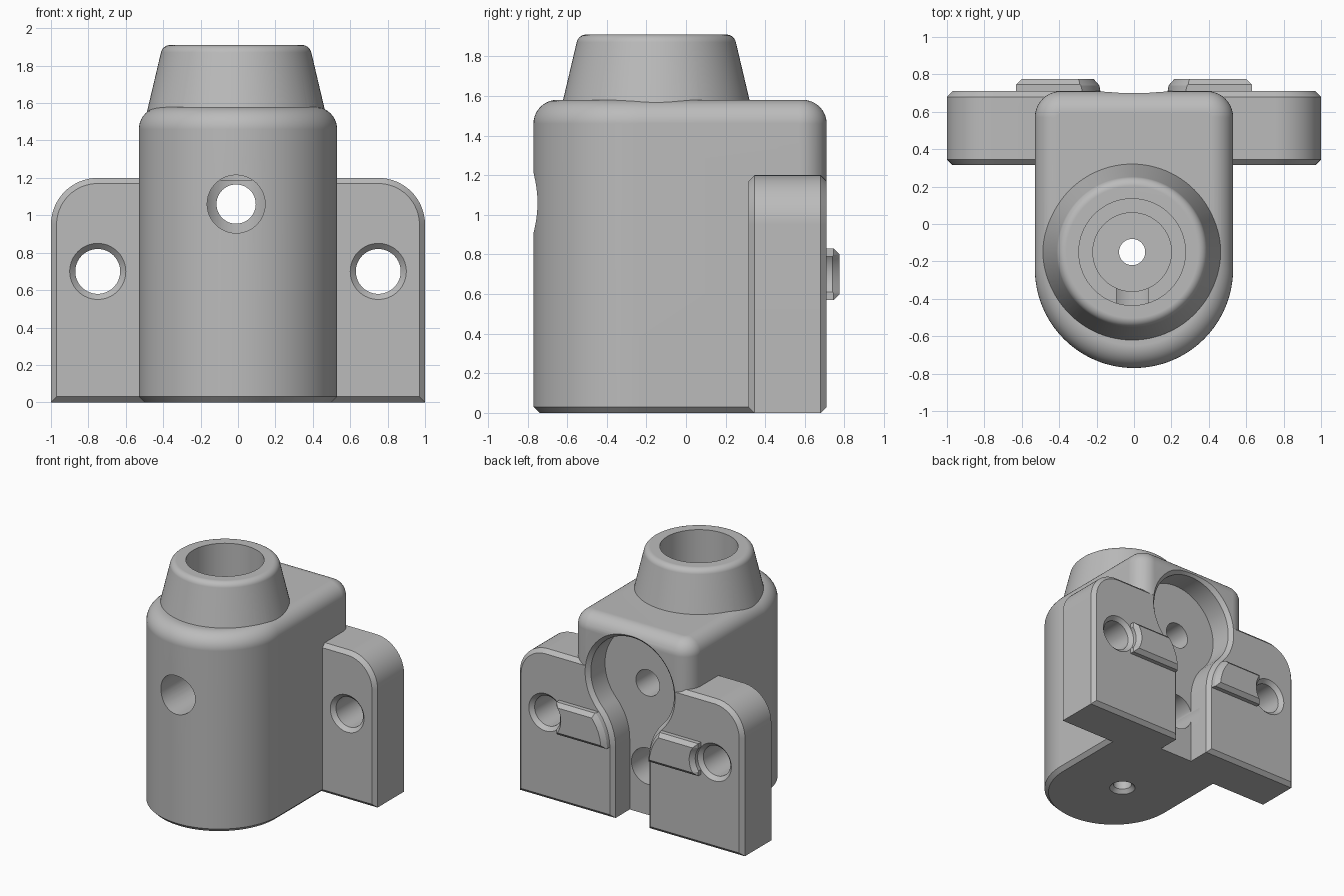
import bpy
import bmesh
from math import sin, cos, pi, atan2, radians

if "Cube" in bpy.data.objects:
    bpy.data.objects.remove(bpy.data.objects["Cube"])

# One plain grey material
grey = bpy.data.materials.new("plain_grey")
grey.use_nodes = True
colour = (0.5, 0.5, 0.5, 1)
grey.diffuse_color = colour
grey.node_tree.nodes["Principled BSDF"].inputs["Base Color"].default_value = colour

BORE_X, BORE_Y = -0.01, -0.15
BACK, EAR_FRONT = 0.71, 0.315
HOLE_Z = 1.06


def arc(cx, cy, r, a0, a1, n):
    """Points on an arc, angles in radians."""
    return [(cx + r * cos(a0 + (a1 - a0) * i / n), cy + r * sin(a0 + (a1 - a0) * i / n))
            for i in range(n + 1)]


def loft(name, rings):
    """Solid skinned through rings of equal point count, capped at both ends."""
    bm = bmesh.new()
    loops = [[bm.verts.new(p) for p in ring] for ring in rings]
    n = len(loops[0])
    for a, b in zip(loops, loops[1:]):
        for i in range(n):
            j = (i + 1) % n
            bm.faces.new((a[i], a[j], b[j], b[i]))
    bm.faces.new(loops[0])
    bm.faces.new(loops[-1])
    bmesh.ops.recalc_face_normals(bm, faces=bm.faces)
    mesh = bpy.data.meshes.new(name)
    bm.to_mesh(mesh)
    bm.free()
    mesh.materials.append(grey)
    ob = bpy.data.objects.new(name, mesh)
    bpy.context.collection.objects.link(ob)
    return ob


def along_z(name, outline, steps):
    return loft(name, [[(x, y, z) for x, y in outline(d)] for z, d in steps])


def along_y(name, outline, steps):
    return loft(name, [[(x, y, z) for x, z in outline(d)] for y, d in steps])


def circle(cx, cy, n=80):
    return lambda r: arc(cx, cy, r, 0, 2 * pi, n)[:-1]


def combine(target, other, operation):
    """Apply a boolean and discard the second solid."""
    mod = target.modifiers.new(operation.lower(), "BOOLEAN")
    mod.operation = operation
    mod.solver = "EXACT"
    mod.object = other
    bpy.context.view_layer.objects.active = target
    bpy.ops.object.modifier_apply(modifier=mod.name)
    bpy.data.objects.remove(other)


# Outlines, each offset by d
def body_outline(d):
    w, r = 0.53, 0.14
    return (arc(0, -0.24, w - d, pi, 2 * pi, 64)
            + arc(w - r, BACK - r, r - d, 0, pi / 2, 10)
            + arc(r - w, BACK - r, r - d, pi / 2, pi, 10))


def ear_outline(d):
    w, top, r = 1.0, 1.2, 0.25
    return ([(-w + d, d), (w - d, d)]
            + arc(w - r, top - r, r - d, 0, pi / 2, 16)
            + arc(r - w, top - r, r - d, pi / 2, pi, 16))


def pocket_outline(d):
    # Round head blended into a narrow neck that runs out of the bottom
    head_z, head_r, neck_x, neck_z, blend = 1.12, 0.37, 0.5775, 0.57, 0.4275
    a = atan2(head_z - neck_z, neck_x)
    right = [(neck_x - blend + d, -0.1)]
    right += arc(neck_x, neck_z, blend - d, pi, pi - a, 14)
    right += arc(0, head_z, head_r + d, -a, pi / 2, 40)[1:]
    left = [(-x, z) for x, z in reversed(right[:-1])]
    return right + left


# Main body with a rounded top and chamfered foot
fillet = 0.12
rounding = [(1.46 + fillet * sin(t * pi / 20), fillet * (1 - cos(t * pi / 20)))
            for t in range(11)]
body = along_z("bracket_body", body_outline, [(0, 0.03), (0.03, 0)] + rounding)

# Ear plate
ears = along_y("ear_plate", ear_outline,
               [(EAR_FRONT, 0.03), (EAR_FRONT + 0.03, 0), (BACK - 0.03, 0), (BACK, 0.03)])
combine(body, ears, "UNION")

# Tapered collar with a rounded lip
lip = [(1.86 + y, 0.353 + x) for x, y in arc(0, 0, 0.05, radians(13), pi / 2, 8)]
collar = along_z("collar", circle(BORE_X, BORE_Y, 96), [(1.4, 0.513)] + lip)
combine(body, collar, "UNION")


# Chamfered locating ridges on the back
def ridge_outline(d):
    x0, x1, z0, z1 = 0.14 + d, 0.63 - d, 0.57 + d, 0.83 - d
    return [(x0, z0), (x1, z0), (x1, z1), (x0, z1)]


for side in (-1, 1):
    ridge = along_y("ridge", lambda d: [(side * x, z) for x, z in ridge_outline(d)],
                    [(BACK - 0.1, 0), (BACK + 0.035, 0), (BACK + 0.065, 0.03)])
    combine(body, ridge, "UNION")

# Keyhole pocket in the back
pocket = along_y("pocket_cutter", pocket_outline,
                 [(0.5, 0), (BACK - 0.03, 0), (BACK, 0.03), (0.74, 0.035), (0.8, 0.085)])
combine(body, pocket, "DIFFERENCE")

# Stepped bore, countersunk underneath
bore = along_z("bore_cutter", circle(BORE_X, BORE_Y),
               [(-0.03, 0.125), (0.03, 0.07), (0.22, 0.07), (0.22, 0.21),
                (1.19, 0.21), (1.19, 0.285), (2.1, 0.285)])
combine(body, bore, "DIFFERENCE")

# Cross holes into the bore: front, upper back, lower back
for z, r, y0, y1 in ((HOLE_Z, 0.155, -0.95, BORE_Y),
                     (HOLE_Z, 0.105, BORE_Y, 0.6),
                     (0.39, 0.145, BORE_Y, 0.6)):
    hole = along_y("cross_hole_cutter", circle(BORE_X, z, 48), [(y0, r), (y1, r)])
    combine(body, hole, "DIFFERENCE")

# Ear screw holes, chamfered at both ends
for side in (-1, 1):
    hole = along_y("ear_hole_cutter", circle(side * 0.75, 0.7, 64),
                   [(EAR_FRONT - 0.03, 0.18), (EAR_FRONT + 0.03, 0.12),
                    (BACK - 0.03, 0.12), (BACK, 0.15), (0.74, 0.15), (0.8, 0.2)])
    combine(body, hole, "DIFFERENCE")

# Smooth curved faces, crisp edges
bpy.ops.object.select_all(action="DESELECT")
body.select_set(True)
bpy.context.view_layer.objects.active = body
bpy.ops.object.shade_smooth_by_angle(angle=radians(25))
weighted = body.modifiers.new("weighted_normals", "WEIGHTED_NORMAL")
weighted.keep_sharp = True
